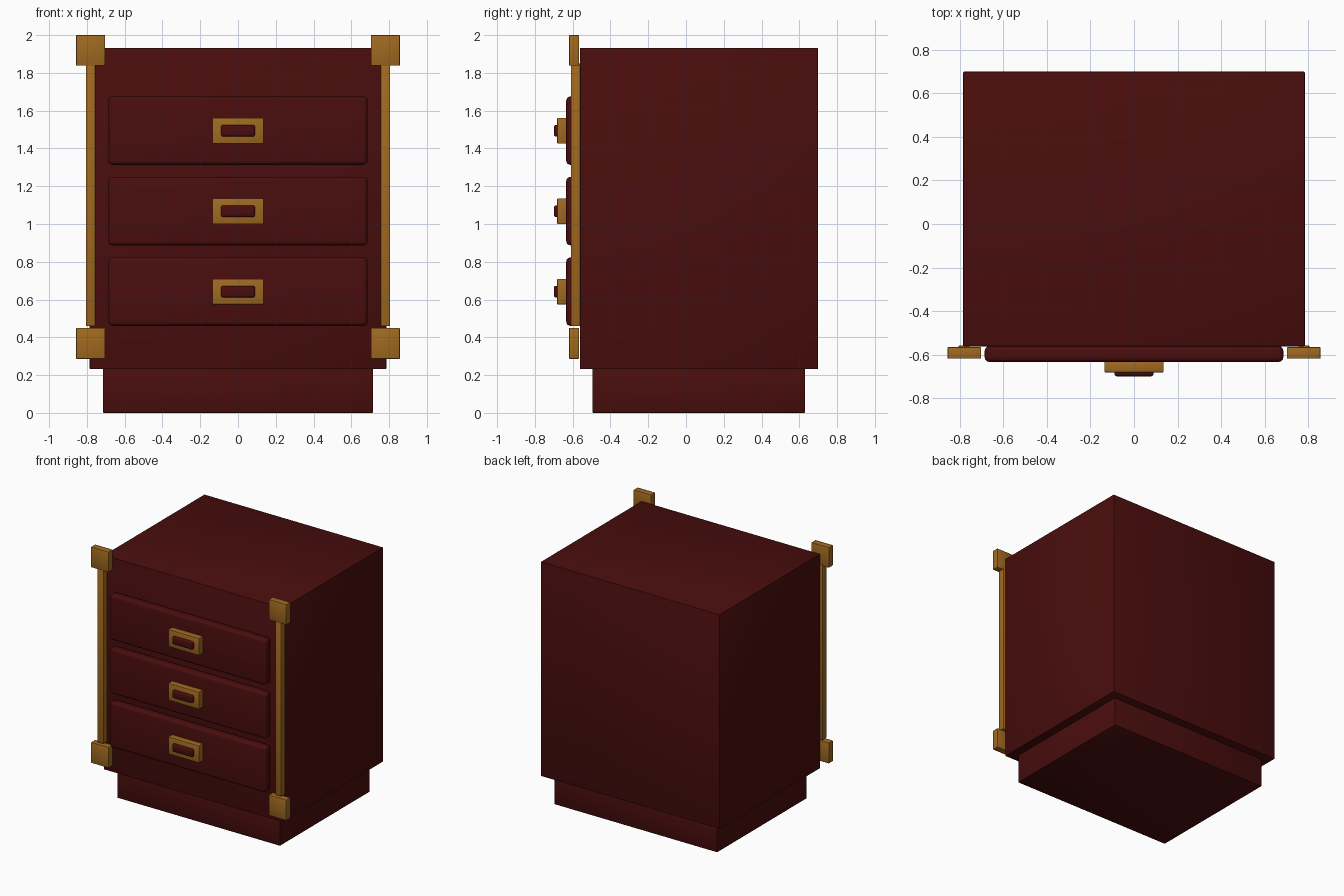
import bpy
import math

cube = bpy.data.objects.get("Cube")
if cube:
    bpy.data.objects.remove(cube, do_unlink=True)


def make_material(name, rgb):
    mat = bpy.data.materials.new(name)
    mat.use_nodes = True
    color = (*rgb, 1.0)
    mat.diffuse_color = color
    bsdf = mat.node_tree.nodes["Principled BSDF"]
    bsdf.inputs["Base Color"].default_value = color
    bsdf.inputs["Roughness"].default_value = 0.6
    return mat


wood = make_material("dark red wood", (0.068, 0.004, 0.004))
brass = make_material("brass", (0.35, 0.142, 0.015))


def box(name, x, y, z, mat, bevel=0.004, segments=2):
    """Bevelled box spanning the (min, max) ranges x, y and z."""
    spans = (x, y, z)
    bpy.ops.mesh.primitive_cube_add(size=1, location=[(a + b) / 2 for a, b in spans])
    obj = bpy.context.object
    obj.name = name
    obj.scale = [b - a for a, b in spans]
    bpy.ops.object.transform_apply(location=False, rotation=False, scale=True)
    obj.data.materials.append(mat)
    mod = obj.modifiers.new("Bevel", "BEVEL")
    mod.width = bevel
    mod.segments = segments
    bpy.ops.object.modifier_apply(modifier=mod.name)
    bpy.ops.object.shade_smooth_by_angle(angle=math.radians(35))
    return obj


# Carcass and recessed plinth
box("cabinet_body", (-0.785, 0.785), (-0.562, 0.70), (0.232, 1.932), wood)
box("plinth", (-0.715, 0.715), (-0.495, 0.63), (0.0, 0.25), wood)

# Three drawers, each with a brass plate and a raised wooden grip
for level, zc in zip(("bottom", "middle", "top"), (0.642, 1.068, 1.494)):
    box(f"{level}_drawer_front", (-0.686, 0.686), (-0.634, -0.565 + 0.004),
        (zc - 0.181, zc + 0.181), wood, 0.022, 4)
    box(f"{level}_handle_plate", (-0.136, 0.136), (-0.682, -0.63),
        (zc - 0.068, zc + 0.068), brass)
    box(f"{level}_handle_grip", (-0.09, 0.09), (-0.70, -0.665),
        (zc - 0.031, zc + 0.031), wood, 0.012, 3)

# Brass edge strips and corner blocks on both sides of the front
for side, s in (("left", 1), ("right", -1)):
    def span(a, b):
        return tuple(sorted((s * a, s * b)))
    box(f"{side}_edge_strip", span(0.755, 0.806), (-0.61, -0.559), (0.46, 1.85), brass)
    for level, z in (("lower", (0.286, 0.45)), ("upper", (1.838, 2.0))):
        box(f"{side}_{level}_corner_block", span(0.703, 0.857), (-0.619, -0.566), z, brass)
